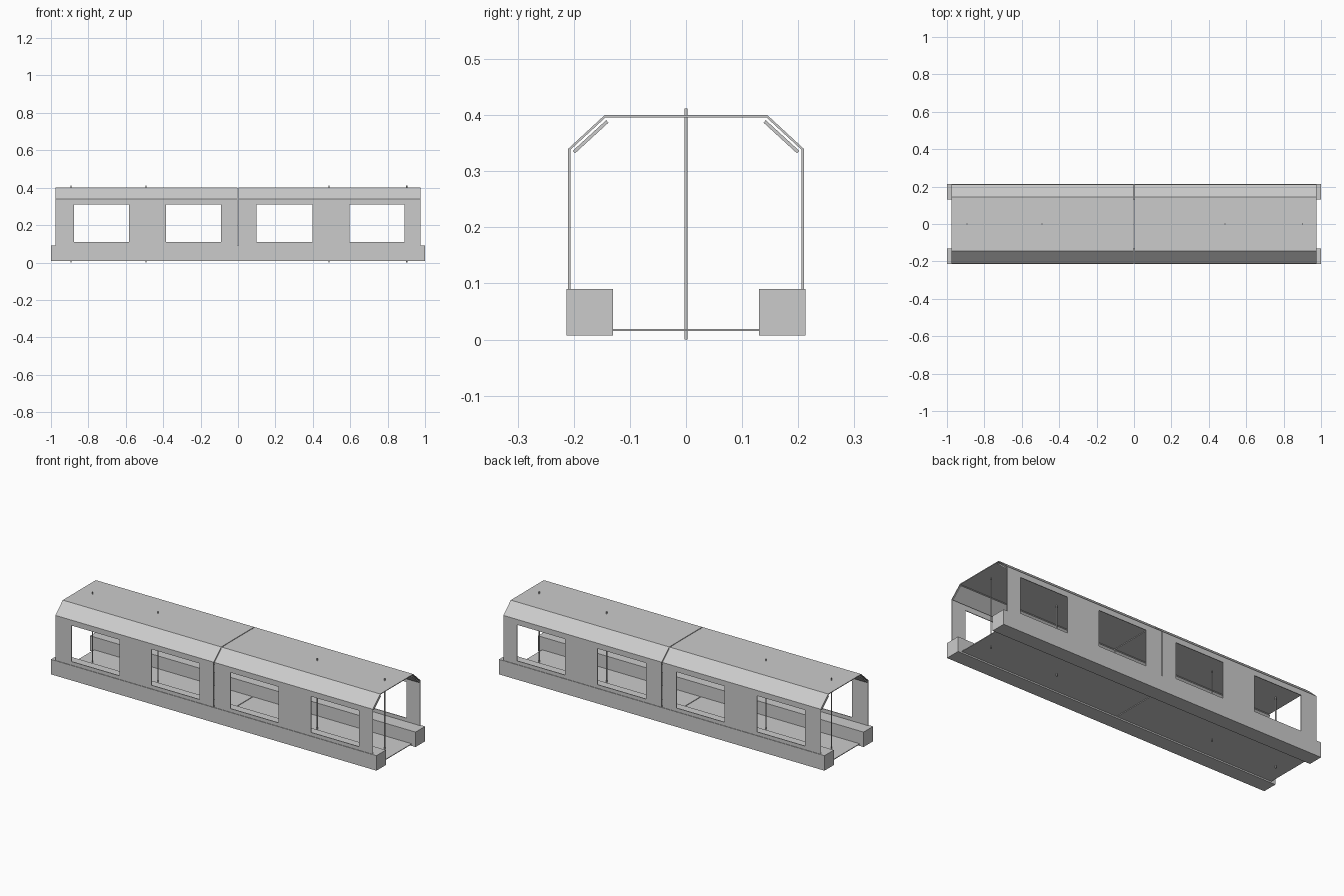
import bpy, bmesh, math
from mathutils import Matrix

if "Cube" in bpy.data.objects:
    bpy.data.objects.remove(bpy.data.objects["Cube"])

WALL = 0.004
GAP = 0.002


def finish(bm, name):
    mesh = bpy.data.meshes.new(name)
    bm.to_mesh(mesh)
    bm.free()
    obj = bpy.data.objects.new(name, mesh)
    bpy.context.collection.objects.link(obj)
    return obj


def box(name, center, size, tilt=0.0):
    bm = bmesh.new()
    m = (Matrix.Translation(center) @ Matrix.Rotation(tilt, 4, 'X')
         @ Matrix.Diagonal((*size, 1)))
    bmesh.ops.create_cube(bm, size=1, matrix=m)
    return finish(bm, name)


def shell(name, xs):
    # closed cross-section swept along x, skipping the window cells
    left = [(-0.21, 0.015), (-0.21, 0.11), (-0.21, 0.31), (-0.21, 0.34), (-0.145, 0.40)]
    ring = left + [(-y, z) for y, z in reversed(left)]
    n = len(ring)
    bm = bmesh.new()
    rows = [[bm.verts.new((x, y, z)) for y, z in ring] for x in xs]
    for i in range(len(xs) - 1):
        for j in range(n):
            if i in (1, 3) and j in (1, n - 3):
                continue
            k = (j + 1) % n
            bm.faces.new((rows[i][j], rows[i + 1][j], rows[i + 1][k], rows[i][k]))
    obj = finish(bm, name)
    mod = obj.modifiers.new("thickness", 'SOLIDIFY')
    mod.thickness = WALL
    mod.offset = -1
    mod.use_even_offset = True


# two halves of the carriage body, with a narrow seam between them
shell("body_left", [-0.975, -0.877, -0.582, -0.385, -0.09, -GAP])
shell("body_right", [GAP, 0.10, 0.397, 0.595, 0.89, 0.975])

# long benches and sloped overhead panels on each side
slope = math.atan2(0.055, 0.06)
for side, tag in ((-1, "front"), (1, "back")):
    for end, half in ((-1, "left"), (1, "right")):
        box(f"{tag}_bench_{half}", (end * 0.5, side * 0.1715, 0.0485), (1.0, 0.083, 0.083))
        box(f"{tag}_overhead_panel_{half}", (end * (0.975 + GAP) / 2, side * 0.170, 0.3615),
            (0.975 - GAP, 0.081, 0.006), -side * slope)

# grab poles from floor to roof
for i, x in enumerate((-0.893, -0.491, 0.487, 0.902)):
    bm = bmesh.new()
    bmesh.ops.create_cone(bm, cap_ends=True, segments=16, radius1=0.003, radius2=0.003,
                          depth=0.412, matrix=Matrix.Translation((x, 0, 0.206)))
    pole = finish(bm, f"grab_pole_{i + 1}")
    bpy.context.view_layer.objects.active = pole
    pole.select_set(True)
    bpy.ops.object.shade_smooth_by_angle()
    pole.select_set(False)
